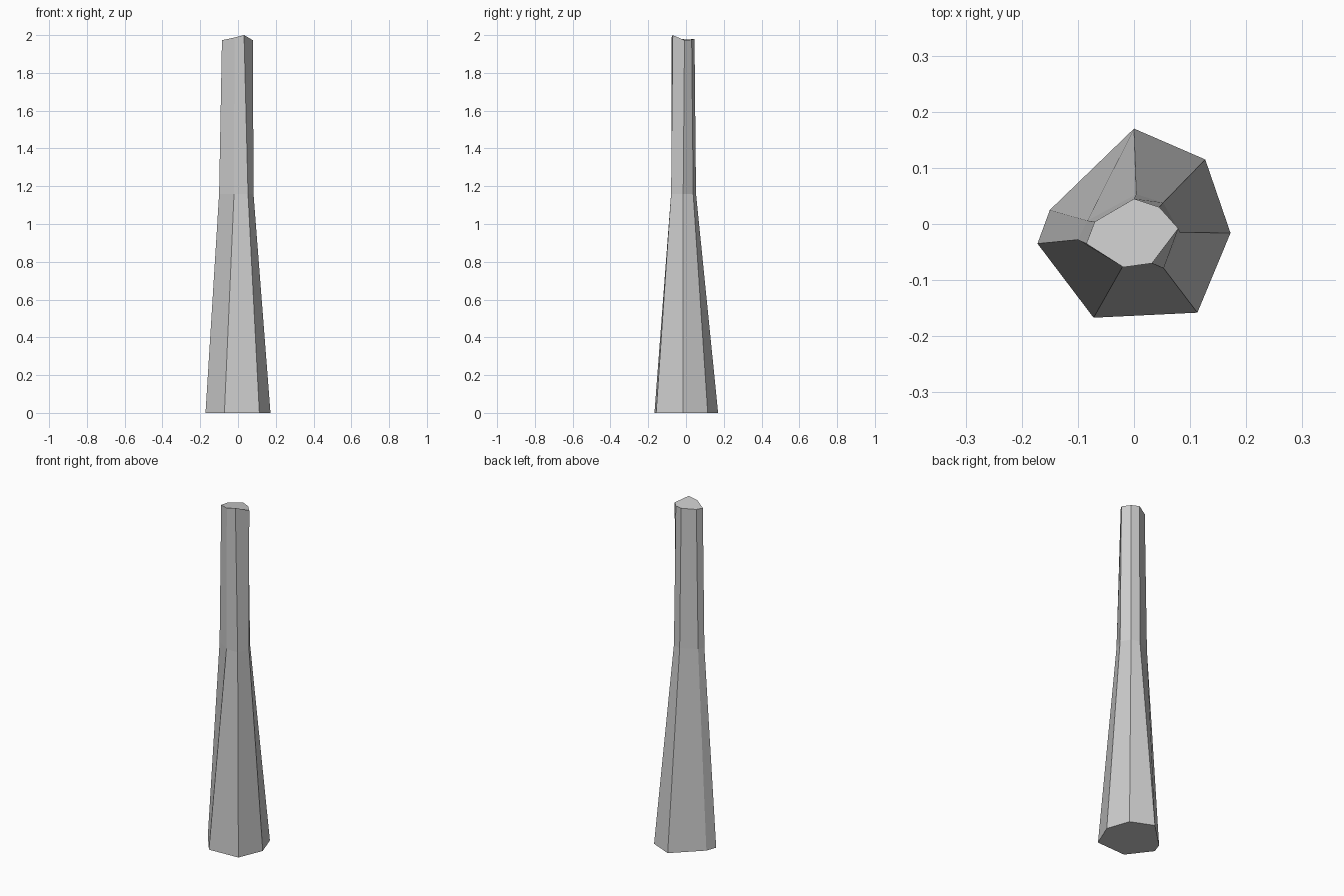
import bpy, bmesh

# Seven-sided cross-sections, anticlockwise from the back corner
base = [(0.0, 0.17, 0), (-0.15, 0.025, 0), (-0.172, -0.035, 0), (-0.072, -0.167, 0),
        (0.113, -0.158, 0), (0.172, -0.016, 0), (0.127, 0.115, 0)]
waist = [(0.004, 0.053, 1.16), (-0.083, 0.006, 1.16), (-0.1, -0.028, 1.16), (-0.021, -0.077, 1.16),
         (0.053, -0.079, 1.16), (0.082, -0.015, 1.16), (0.052, 0.038, 1.16)]
tip = [(0.0, 0.045, 1.98), (-0.07, 0.004, 1.976), (-0.085, -0.035, 1.973), (-0.019, -0.077, 1.987),
       (0.032, -0.07, 2.0), (0.079, -0.008, 1.973), (0.045, 0.03, 1.976)]

# Loft the sections into a tapered post with closed ends
bm = bmesh.new()
rings = [[bm.verts.new(p) for p in ring] for ring in (base, waist, tip)]
for low, high in zip(rings, rings[1:]):
    for i in range(7):
        j = (i + 1) % 7
        bm.faces.new((low[i], low[j], high[j], high[i]))
bm.faces.new(rings[0][::-1])
bm.faces.new(rings[-1])
bmesh.ops.recalc_face_normals(bm, faces=bm.faces)

mesh = bpy.data.meshes.new("tapered_post")
bm.to_mesh(mesh)
bm.free()
bpy.context.collection.objects.link(bpy.data.objects.new("tapered_post", mesh))
